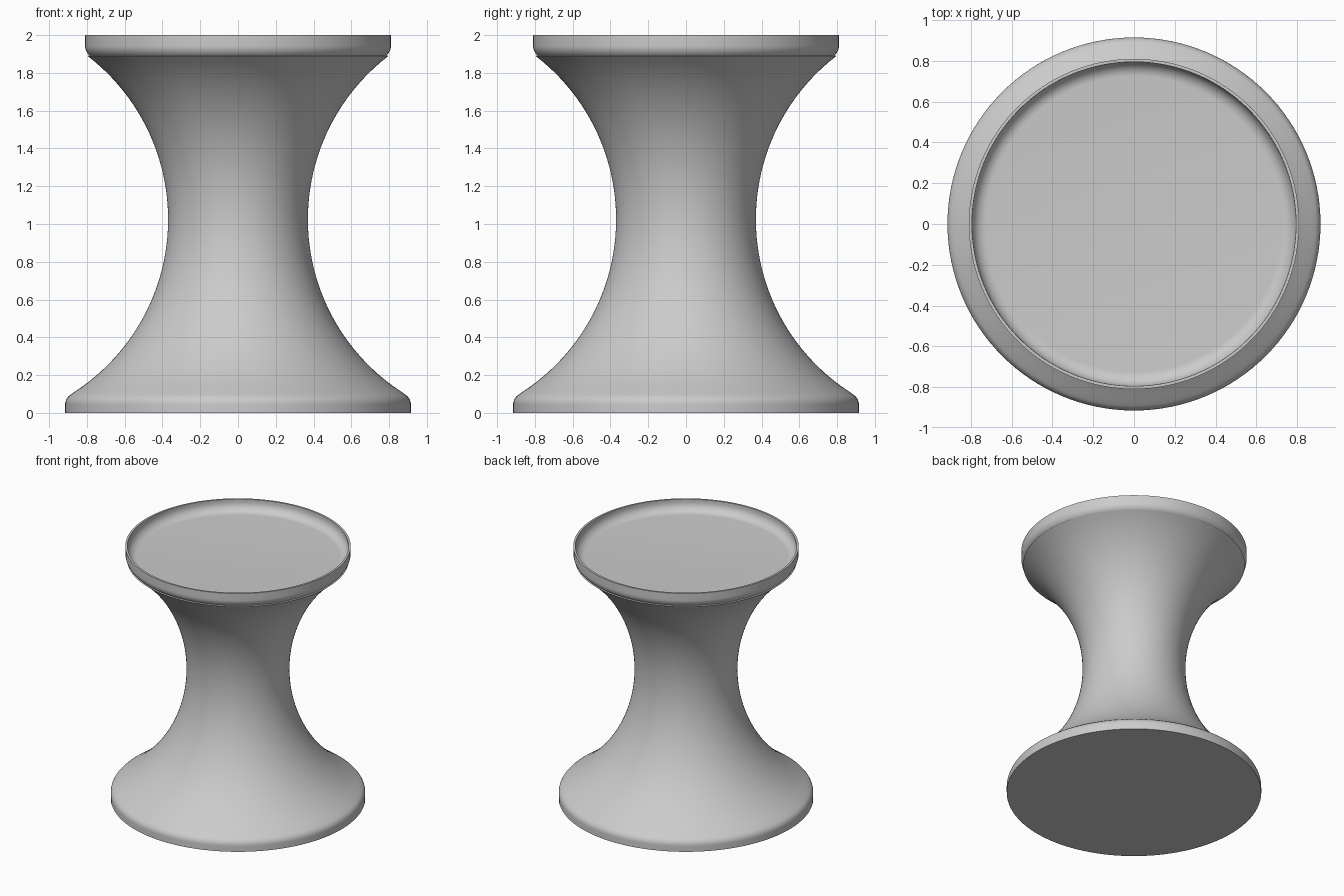
import bpy, bmesh, math
from mathutils import Vector

cube = bpy.data.objects.get("Cube")
if cube:
    bpy.data.objects.remove(cube, do_unlink=True)

SEGMENTS = 128


def arc(cx, cz, radius, start, end, steps):
    """Points of a circular arc in the profile plane, angles in degrees."""
    angles = [math.radians(start + (end - start) * i / steps) for i in range(steps + 1)]
    return [(cx + radius * math.cos(a), cz + radius * math.sin(a)) for a in angles]


def lathe(name, profile, material):
    """Revolve a profile about the vertical axis."""
    bm = bmesh.new()
    verts = [bm.verts.new((r, 0, z)) for r, z in profile]
    edges = [bm.edges.new(pair) for pair in zip(verts, verts[1:])]
    bmesh.ops.spin(bm, geom=verts + edges, cent=(0, 0, 0), axis=(0, 0, 1),
                   angle=math.tau, steps=SEGMENTS, use_merge=False)
    bmesh.ops.remove_doubles(bm, verts=bm.verts, dist=0.0002)
    bmesh.ops.recalc_face_normals(bm, faces=bm.faces)
    mesh = bpy.data.meshes.new(name)
    bm.to_mesh(mesh)
    bm.free()
    mesh.materials.append(material)
    obj = bpy.data.objects.new(name, mesh)
    bpy.context.collection.objects.link(obj)
    bpy.ops.object.select_all(action='DESELECT')
    obj.select_set(True)
    bpy.context.view_layer.objects.active = obj
    bpy.ops.object.shade_smooth_by_angle(angle=math.radians(35))
    return obj


# Plain grey plastic
grey = bpy.data.materials.new("grey_plastic")
grey.use_nodes = True
grey.diffuse_color = (0.6, 0.6, 0.6, 1)
grey.node_tree.nodes["Principled BSDF"].inputs["Base Color"].default_value = (0.6, 0.6, 0.6, 1)

# Flat underside and rounded foot rim
foot = [(0, 0), (0.915, 0)] + arc(0.855, 0.045, 0.06, 0, 56, 8)
# Concave waist
waist = arc(1.46, 1.025, 1.09, 237.5, 127.5, 48)
# Rounded lip, narrow top edge and recessed seat with a filleted corner
lip = arc(0.74, 1.945, 0.07, -48, 0, 8) + [(0.81, 2.0), (0.795, 2.0)]
seat = arc(0.725, 1.98, 0.07, 0, -90, 10) + [(0, 1.91)]

lathe("stool", foot + waist + lip + seat, grey)
